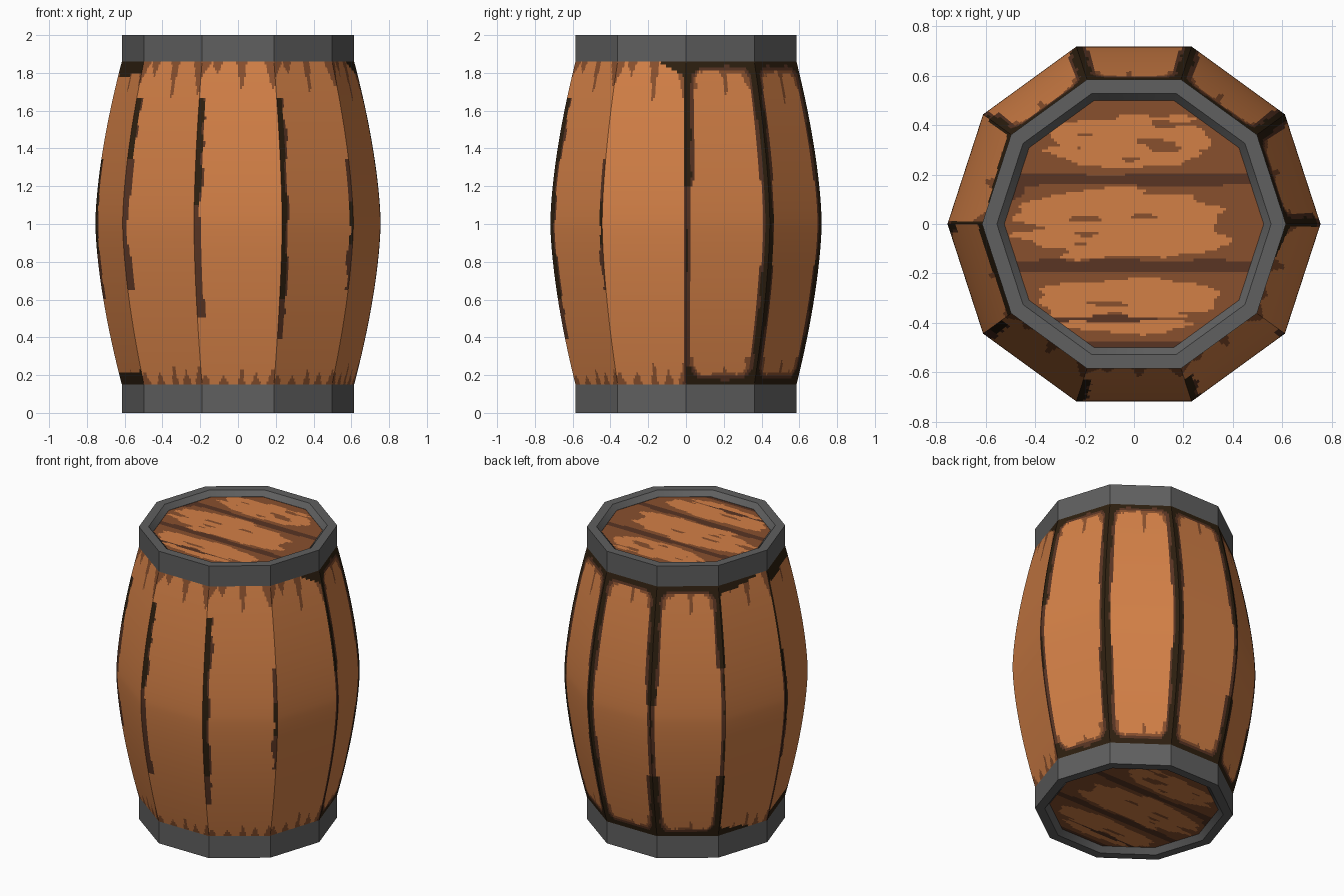
import bpy, bmesh, math
from mathutils import noise, Vector

if "Cube" in bpy.data.objects:
    bpy.data.objects.remove(bpy.data.objects["Cube"])

N, Z0, Z1 = 10, 0.15, 1.86
STEP = math.tau / N


def material(name, rgb):
    m = bpy.data.materials.new(name)
    m.diffuse_color = (*rgb, 1)
    m.use_nodes = True
    m.node_tree.nodes["Principled BSDF"].inputs["Base Color"].default_value = m.diffuse_color
    return m


WOODS = [material("light_wood", (0.65, 0.215, 0.062)),
         material("brown_wood", (0.25, 0.080, 0.027)),
         material("dark_brown_wood", (0.10, 0.035, 0.017)),
         material("black_gap", (0.027, 0.014, 0.005))]
METAL = material("grey_metal", (0.115, 0.115, 0.115))
LIGHT, BROWN, DARK, BLACK = range(4)


def finish(bm, name, mats, angle=20):
    me = bpy.data.meshes.new(name)
    bm.to_mesh(me)
    bm.free()
    for m in mats:
        me.materials.append(m)
    ob = bpy.data.objects.new(name, me)
    bpy.context.collection.objects.link(ob)
    bpy.ops.object.select_all(action='DESELECT')
    ob.select_set(True)
    bpy.context.view_layer.objects.active = ob
    bpy.ops.object.shade_smooth_by_angle(angle=math.radians(angle))
    return ob


def wobble(x, y, s):
    return noise.noise(Vector((x * s, y * s, 3.7)))


def radius(z):
    return 0.755 - 0.14 * abs((z - 1.005) / 0.855) ** 1.6


# Painted gaps: staves 0-3 have a full dark frame, the rest only streaks and drips
THIN = {0: (0.25, 1.2), 3: (0.6, 1.1), 4: (0.6, 1.35)}
STREAK = {5: (0.6, 1.35, 0.85), 6: (0.65, 1.67, 1.35), 7: (0.5, 1.67, 1.1), 8: (0.4, 1.67, 0.6)}
DRIPS_TOP = [(0.0, 0.10, 0.05), (0.22, 0.07, 0.03), (0.55, 0.21, 0.025), (0.97, 0.17, 0.04)]
DRIPS_LOW = [(0.05, 0.07, 0.03), (0.3, 0.06, 0.03), (0.55, 0.12, 0.02), (0.75, 0.07, 0.03), (0.97, 0.1, 0.03)]


def thin(edge, z):
    lo, hi = THIN.get(edge % N, (9, 9))
    return 0.022 if lo < z < hi else 0


def stave_colour(k, u, z):
    w = 2 * radius(z) * math.sin(STEP / 2)
    a, b = u * w, (1 - u) * w
    h = min(z - Z0, Z1 - z)
    n = wobble(k * 5 + a, z, 9)
    if k < 4:
        side = min(a + thin(k, z), b + thin(k + 1, z))
        c = 0.10
        d = c - math.hypot(max(c - side, 0), max(c - h, 0)) + 0.012 * n
        if d < 0.027:
            return BLACK
        if d < 0.042 + 0.012 * n:
            return DARK
        if h < 0.15 and d < 0.06 + 0.035 * n:
            return BROWN
    else:
        # dark corners under the hoops
        if k in (4, 5) and h < 0.07 - 0.25 * a * (k == 4) + 0.02 * n:
            return BLACK
        if k == 9 and z > 1 and h < 0.08 - 0.5 * b:
            return BLACK
        # streaks along the left edge of a stave
        if k in STREAK:
            lo, hi, black = STREAK[k]
            if lo < z < hi and a < 0.042 + 0.02 * n:
                return BLACK if z > black and a < 0.032 + 0.012 * n else DARK
        if k == 8 and 0.65 < z < 1.35 and b < 0.022 + 0.015 * n:
            return BLACK if 0.9 < z < 1.12 else DARK
        if k in (9, 4) and b < 0.012 + 0.006 * n:
            return BLACK if z > 1.2 else DARK
        if k == 4 and a < 0.012 and not 0.6 < z < 1.35:
            return BLACK
    for c, length, half in (DRIPS_TOP if z > 1 else DRIPS_LOW):
        length *= 1 + 0.2 * math.sin(k * 2.3)
        if h < length and abs(u - c) * w < half * (1 - h / length) + 0.004 * n:
            return BROWN
    return LIGHT


# Barrel body: ten flat staves, finely divided so the painted gaps can be coloured
bm = bmesh.new()
COLS, ROWS = 38, 106
grid = []
for j in range(ROWS + 1):
    z = Z0 + (Z1 - Z0) * j / ROWS
    r = radius(z)
    corners = [Vector((r * math.cos(i * STEP), r * math.sin(i * STEP), z)) for i in range(N)]
    grid.append([bm.verts.new(corners[i].lerp(corners[(i + 1) % N], c / COLS))
                 for i in range(N) for c in range(COLS)])
M = N * COLS
for j in range(ROWS):
    z = Z0 + (Z1 - Z0) * (j + 0.5) / ROWS
    for i in range(M):
        i2 = (i + 1) % M
        f = bm.faces.new((grid[j][i], grid[j][i2], grid[j + 1][i2], grid[j + 1][i]))
        f.material_index = stave_colour(i // COLS, (i % COLS + 0.5) / COLS, z)
finish(bm, "barrel_body", WOODS)


# Metal hoops: ten-sided closed ring with a chamfered inner lip
def hoop(name, flip):
    profile = [(0.615, 0.15), (0.615, 0.0), (0.555, 0.0), (0.525, 0.035), (0.525, 0.15)]
    bm = bmesh.new()
    rings = [[bm.verts.new((r * math.cos(i * STEP), r * math.sin(i * STEP), 2 - z * 0.95 if flip else z))
              for i in range(N)] for r, z in profile]
    for p in range(len(rings)):
        q = (p + 1) % len(rings)
        for i in range(N):
            i2 = (i + 1) % N
            bm.faces.new((rings[p][i], rings[p][i2], rings[q][i2], rings[q][i]))
    bmesh.ops.recalc_face_normals(bm, faces=bm.faces)
    finish(bm, name, [METAL], 30)


hoop("bottom_hoop", False)
hoop("top_hoop", True)


# Lids: planks along x, with worn light patches and dark gaps
PATCHES = [(-0.02, 0.34, 0.31, 0.10), (-0.04, 0.0, 0.41, 0.135), (-0.02, -0.335, 0.34, 0.11)]


def lid_colour(x, y):
    n = noise.noise(Vector((x * 5, y * 28, 1.3)))
    m = wobble(x, y, 7)
    for line, half in ((0.18, 0.024), (-0.17, 0.024)):
        if abs(y - line) < half + 0.012 * m:
            return DARK
    if abs(y + 0.385) < 0.012 + 0.012 * m and abs(x) < 0.36:
        return BROWN if x > 0.1 else DARK
    if y < -0.475 or (abs(x) > 0.45 and m > 0.25):
        return DARK
    for cx, cy, rx, ry in PATCHES:
        d = (abs(x - cx) / rx) ** 3 + (abs(y - cy) / ry) ** 3
        if d < 1 + 0.9 * n and n > -0.42:
            return LIGHT
    return BROWN


def lid(name, z, flip):
    bm = bmesh.new()
    bmesh.ops.create_grid(bm, x_segments=90, y_segments=100, size=0.54)
    apothem = 0.53 * math.cos(STEP / 2)
    for i in range(N):
        t = (i + 0.5) * STEP
        no = Vector((math.cos(t), math.sin(t), 0))
        bmesh.ops.bisect_plane(bm, geom=bm.verts[:] + bm.edges[:] + bm.faces[:],
                               plane_co=no * apothem, plane_no=no, clear_outer=True)
    for f in bm.faces:
        c = f.calc_center_median()
        f.material_index = lid_colour(c.x, c.y)
    if flip:
        bmesh.ops.reverse_faces(bm, faces=bm.faces[:])
    bmesh.ops.translate(bm, verts=bm.verts[:], vec=(0, 0, z))
    finish(bm, name, WOODS)


lid("top_lid", 1.965, False)
lid("bottom_lid", 0.035, True)
